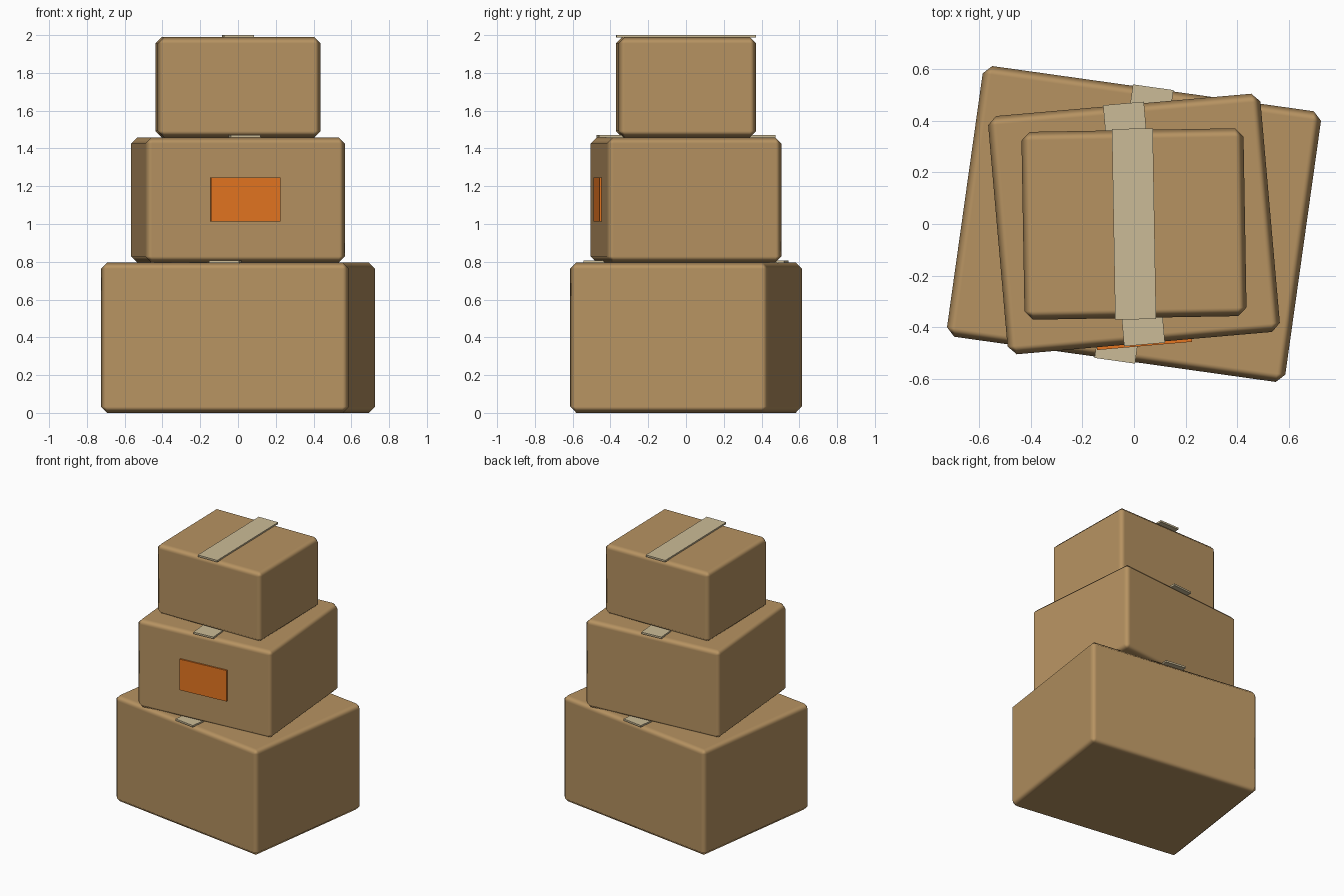
import bpy, math
from mathutils import Matrix

if "Cube" in bpy.data.objects:
    bpy.data.objects.remove(bpy.data.objects["Cube"])


def material(name, rgb):
    m = bpy.data.materials.new(name)
    m.diffuse_color = (*rgb, 1)
    m.use_nodes = True
    m.node_tree.nodes["Principled BSDF"].inputs["Base Color"].default_value = m.diffuse_color
    return m


CARD = material("cardboard", (0.47, 0.29, 0.12))
TAPE = material("tape", (0.60, 0.50, 0.31))
ORANGE = material("orange", (0.78, 0.18, 0.015))


def block(name, size, offset, angle, mat, bevel=0):
    """Box of given size, offset from the stack axis and turned about it."""
    bpy.ops.mesh.primitive_cube_add(size=1)
    ob = bpy.context.object
    ob.name = name
    ob.data.transform(Matrix.Translation(offset) @ Matrix.Diagonal((*size, 1)))
    ob.rotation_euler.z = math.radians(angle)
    ob.data.materials.append(mat)
    if bevel:
        bpy.ops.object.shade_smooth()
        mod = ob.modifiers.new("worn_edges", 'BEVEL')
        mod.width = bevel
        mod.segments = 1
        mod.harden_normals = True
    return ob


# Cartons from bottom to top: name, width, depth, height, turn
cartons = [
    ("large", 1.326, 1.061, 0.796, -8),
    ("medium", 1.061, 0.928, 0.663, 5),
    ("small", 0.862, 0.729, 0.530, 1),
]
z = 0
for name, w, d, h, turn in cartons:
    block(name + "_carton", (w, d, h), (0, 0, z + h / 2), turn, CARD, 0.033)
    # Label on the front of the middle carton
    if name == "medium":
        block("shipping_label", (0.371, 0.014, 0.232),
              (0, -d / 2 - 0.004, z + h / 2 + 0.002), turn, ORANGE)
    z += h
    # Tape strip over the top seam, slightly overhanging
    block(name + "_tape", (0.159, d + 0.011, 0.0133), (0, 0, z + 0.0043), turn, TAPE)
